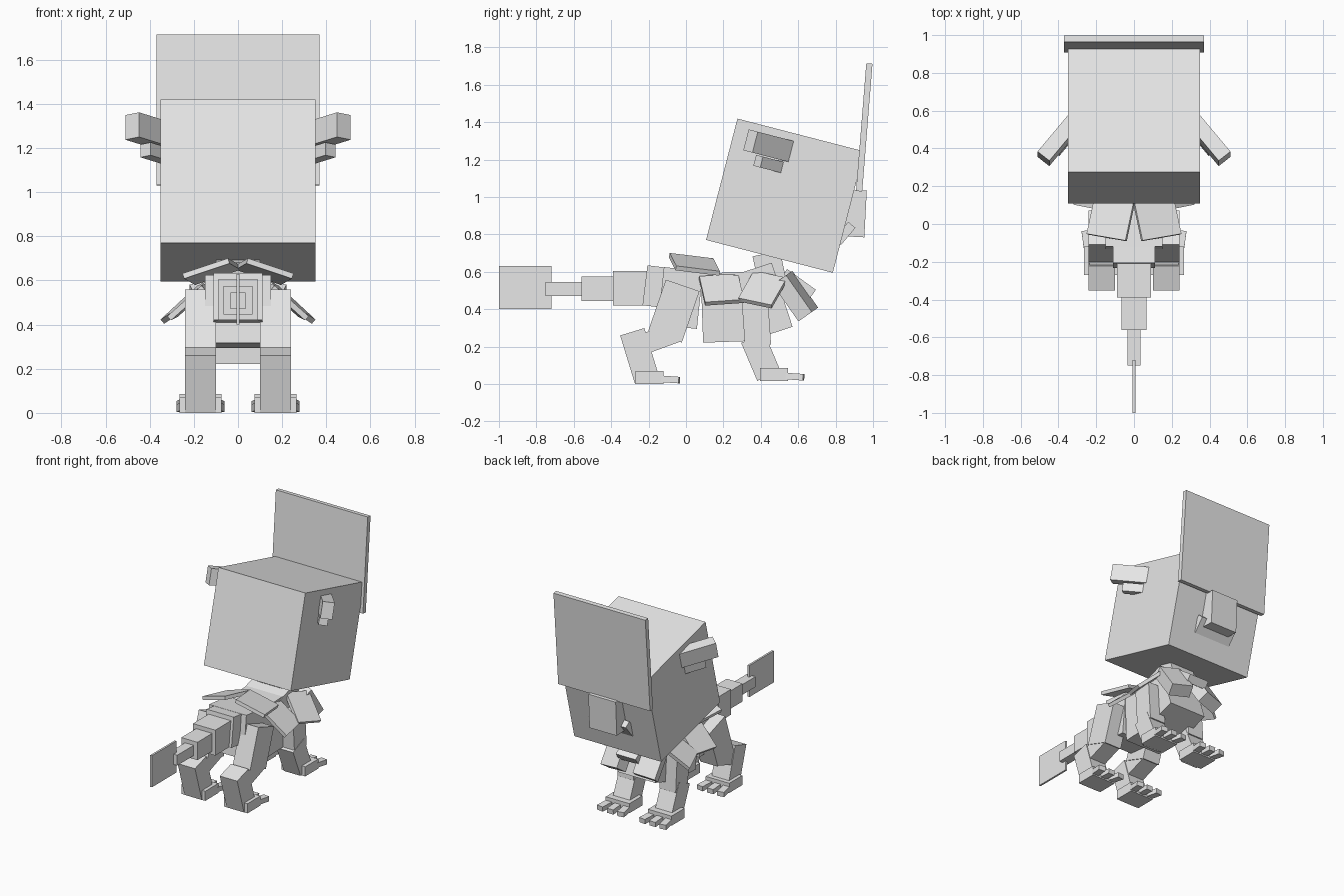
import bpy
from math import radians
from mathutils import Matrix, Vector

cube = bpy.data.objects.get("Cube")
if cube:
    bpy.data.objects.remove(cube, do_unlink=True)

grey = bpy.data.materials.new("plain_grey")
grey.use_nodes = True
colour = (0.8, 0.8, 0.8, 1)
grey.diffuse_color = colour
grey.node_tree.nodes["Principled BSDF"].inputs["Base Color"].default_value = colour


def box(name, centre, size, pitch=0, yaw=0, roll=0):
    """Box turned by roll, then yaw, then pitch (degrees)."""
    bpy.ops.mesh.primitive_cube_add(size=1)
    ob = bpy.context.object
    ob.name = ob.data.name = name
    turn = (Matrix.Rotation(radians(pitch), 4, 'X')
            @ Matrix.Rotation(radians(yaw), 4, 'Z')
            @ Matrix.Rotation(radians(roll), 4, 'Y'))
    ob.matrix_world = Matrix.Translation(centre) @ turn @ Matrix.Diagonal((*size, 1))
    ob.data.materials.append(grey)
    return ob


def pair(name, centre, size, pitch=0, yaw=0, roll=0):
    """Box on the left and its mirror image on the right."""
    x, y, z = centre
    for side, s in (("left", 1), ("right", -1)):
        box(f"{name}_{side}", (s * x, y, z), size, pitch, s * yaw, s * roll)


# Head with crest plate, snout and jaw
HEAD = -14.5
box("head", (0, 0.53, 1.007), (0.70, 0.70, 0.67), HEAD)
box("crest_plate", (0, 0.953, 1.372), (0.74, 0.033, 0.685), -4.6)
box("snout", (0, 0.905, 0.912), (0.22, 0.11, 0.25), -3)
box("jaw", (0, 0.848, 0.805), (0.30, 0.12, 0.05), 50)

# Ears sweep outward and back
pair("ear", (0.385, 0.458, 1.27), (0.08, 0.30, 0.115), HEAD, 39)
pair("ear_lobe", (0.34, 0.48, 1.167), (0.06, 0.25, 0.06), HEAD, 39)

# Body and neck
box("hips", (0, -0.03, 0.46), (0.30, 0.21, 0.31), -6)
box("belly", (0, 0.20, 0.41), (0.29, 0.23, 0.37), 2)
box("chest", (0, 0.40, 0.44), (0.30, 0.24, 0.36), 18)
box("neck", (0, 0.45, 0.60), (0.20, 0.15, 0.20), 12)

# Tail made of shrinking blocks: back end, front end, half width, bottom, top
tail = [(-0.22, -0.05, 0.11, 0.41, 0.625),
        (-0.39, -0.20, 0.09, 0.42, 0.605),
        (-0.56, -0.38, 0.065, 0.445, 0.575),
        (-0.75, -0.55, 0.035, 0.47, 0.545),
        (-1.00, -0.72, 0.007, 0.40, 0.63)]
for i, (back, front, half, low, high) in enumerate(tail):
    name = "tail_fin" if i == 4 else f"tail_segment_{i + 1}"
    box(name, (0, (back + front) / 2, (low + high) / 2),
        (2 * half, front - back, high - low), -7 if i == 0 else 0)

# Hind legs
pair("hind_thigh", (0.17, -0.065, 0.39), (0.14, 0.19, 0.29), -19)
pair("hind_knee", (0.17, -0.14, 0.245), (0.13, 0.21, 0.11), 20)
pair("hind_shin", (0.17, -0.248, 0.15), (0.14, 0.135, 0.27), 17)

# Front legs
pair("front_upper_leg", (0.17, 0.375, 0.35), (0.13, 0.14, 0.29), 4)
pair("front_shin", (0.17, 0.40, 0.145), (0.135, 0.135, 0.22), 23)

# Feet with three spread toes
for name, y, z in (("hind", -0.195, 0.0), ("front", 0.47, 0.015)):
    pair(f"{name}_foot", (0.17, y, z + 0.035), (0.19, 0.15, 0.07))
    for i in (-1, 0, 1):
        pair(f"{name}_toe_{i + 2}", (0.17 + 0.075 * i, y + 0.10, z + 0.025),
             (0.05, 0.12, 0.035), -4, -8 * i)

# Mane plates over back, flanks, shoulders and throat
pair("back_plate", (0.12, 0.045, 0.64), (0.22, 0.24, 0.025), -7, 12, 17)
pair("flank_plate", (0.22, 0.19, 0.505), (0.21, 0.21, 0.025), 4, 8, 42)
pair("shoulder_plate", (0.235, 0.41, 0.505), (0.23, 0.19, 0.025), -12, -18, 44)
pair("throat_side_plate", (0.13, 0.585, 0.47), (0.16, 0.09, 0.24), 35, -15)
box("throat_plate", (0, 0.60, 0.535), (0.16, 0.19, 0.06), -36)
